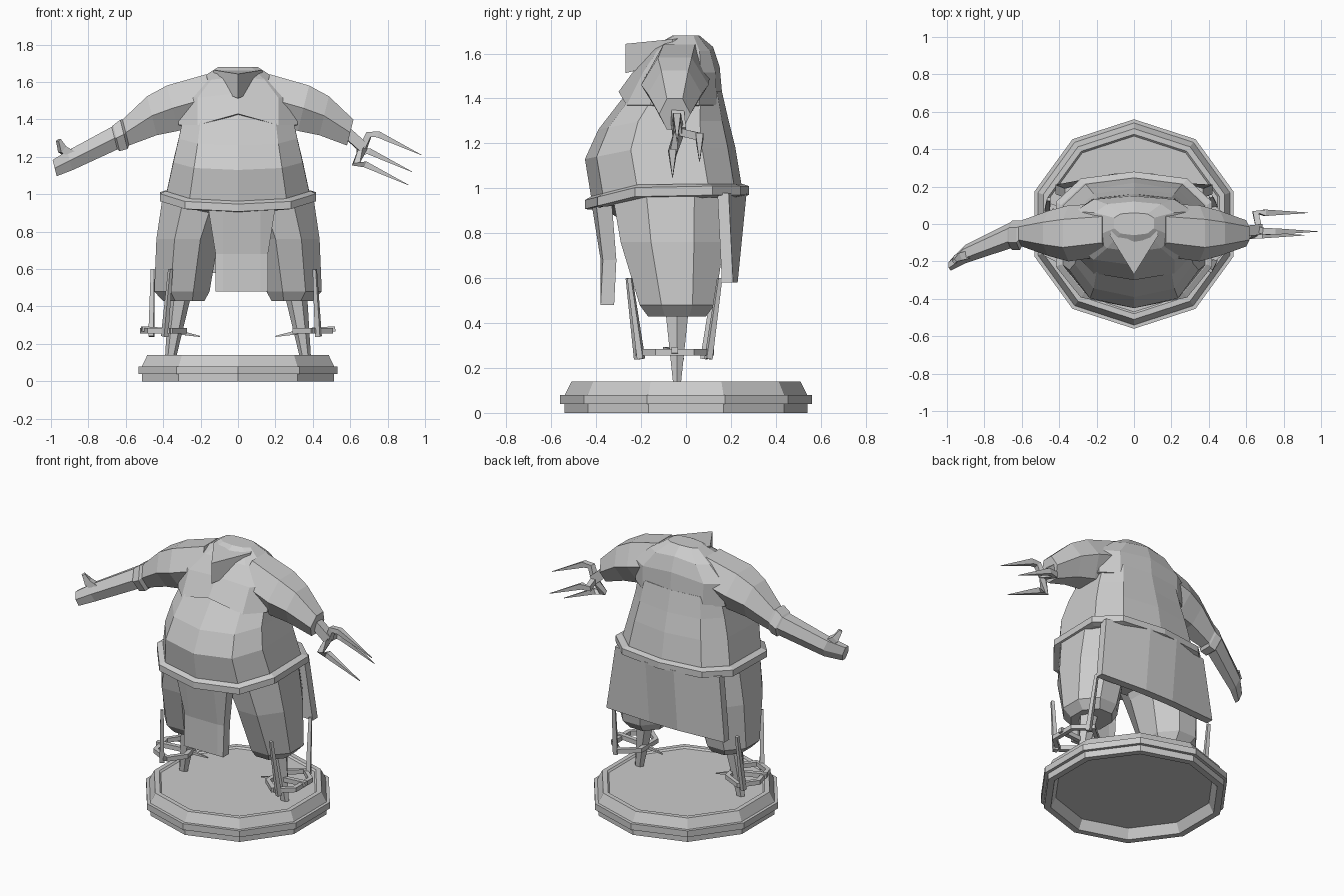
import bpy, bmesh, math
from mathutils import Vector, Matrix

default_cube = bpy.data.objects.get("Cube")
if default_cube:
    bpy.data.objects.remove(default_cube, do_unlink=True)

shade = (0.6, 0.6, 0.6, 1)
grey = bpy.data.materials.new("plain_grey")
grey.use_nodes = True
grey.diffuse_color = shade
grey.node_tree.nodes["Principled BSDF"].inputs["Base Color"].default_value = shade


def loft(name, *parts):
    """Skin each list of rings into a closed flat-shaded solid."""
    bm = bmesh.new()
    for rings in parts:
        rows = [[bm.verts.new(point) for point in ring] for ring in rings]
        count = len(rows[0])
        for lower, upper in zip(rows, rows[1:]):
            for i in range(count):
                following = (i + 1) % count
                bm.faces.new((lower[i], lower[following], upper[following], upper[i]))
        bm.faces.new(rows[0][::-1])
        bm.faces.new(rows[-1])
    bmesh.ops.recalc_face_normals(bm, faces=bm.faces)
    mesh = bpy.data.meshes.new(name)
    bm.to_mesh(mesh)
    bm.free()
    mesh.materials.append(grey)
    bpy.context.collection.objects.link(bpy.data.objects.new(name, mesh))


def circle(sides, turn=0.0):
    """Unit polygon that starts at the front."""
    angles = [math.tau * (i + turn) / sides for i in range(sides)]
    return [(math.sin(angle), -math.cos(angle)) for angle in angles]


def level_ring(x, y, z, width, depth, sides=8):
    """Horizontal ring with a flat front."""
    return [(x + width * u, y + depth * v, z) for u, v in circle(sides, 0.5)]


def arm_ring(side, x, y, z, depth, height):
    """Upright ring across an arm, leaning with its slope."""
    return [(side * (x + height * v / 4), y + depth * u, z + height * v)
            for u, v in circle(6, 0.5)]


def body_ring(width, front, back, z, dip=0.0, arch=0.0):
    """Ring with a boxy back; dip lowers the belly front, arch lowers the sides."""
    middle, depth = (front + back) / 2, (back - front) / 2
    ring = []
    for u, v in circle(10):
        across = math.copysign(abs(u) ** 0.8, u)
        along = math.copysign(abs(v) ** (0.8 if v < 0 else 0.5), v)
        y = middle + depth * along
        drop = dip * max(0, -0.2 - y) + arch * min(abs(across), 0.6)
        ring.append((width * across, y, z - drop))
    return ring


def bar(points, thickness, tip=None):
    """Square bar along a path, narrowing to the tip at its last point."""
    path = [Vector(point) for point in points]
    rings = []
    for i, point in enumerate(path):
        last = i == len(path) - 1
        heading = path[i if last else i + 1] - path[max(i - 1, 0)]
        turn = heading.to_track_quat('Z', 'Y')
        radius = tip if last and tip else thickness
        rings.append([point + turn @ Vector((u, v, 0)) * radius for u, v in circle(4, 0.5)])
    return rings


# Round base: foot, projecting band, sloping wall, sunken top, hollow underside
hollow, foot, band, wall, rim = 0.5, 0.54, 0.56, 0.54, 0.51
steps = [(hollow - 0.03, 0.06), (hollow, 0), (foot, 0), (foot, 0.04), (band, 0.04), (band, 0.08),
         (wall, 0.08), (rim, 0.14), (rim - 0.03, 0.14), (rim - 0.04, 0.13)]
loft("base", [[(radius * u, radius * v, z) for u, v in circle(10)] for radius, z in steps])

# Pelvis and belly
loft("belly", [body_ring(0.2, -0.2, 0.1, 0.8),
               body_ring(0.4, -0.42, 0.25, 1, dip=0.25),
               body_ring(0.36, -0.45, 0.22, 1.18, dip=0.2),
               body_ring(0.33, -0.39, 0.19, 1.3, dip=0.2),
               body_ring(0.3, -0.26, 0.16, 1.43)])

# Chest with an overhanging arched lower edge, rising to the neck stump
loft("chest", [body_ring(0.28, -0.2, 0.12, 1.42, arch=0.1),
               body_ring(0.33, -0.3, 0.16, 1.43, arch=0.1),
               body_ring(0.33, -0.22, 0.15, 1.54, arch=0.04),
               body_ring(0.22, -0.15, 0.12, 1.63, arch=0.03),
               body_ring(0.11, -0.06, 0.06, 1.68)])

# Pointed collar wedge in front of the neck
collar = [(0, -0.27), (0.13, -0.06), (0.1, 0.04), (-0.1, 0.04), (-0.13, -0.06)]
loft("collar_wedge", [[(x, y, 1.67 + y / 10) for x, y in collar],
                      [(x, y, 1.58 + y / 4) for x, y in collar]])

# Belt with bevelled top and bottom edges
inset = 0.03
loft("belt", [body_ring(0.435 - gap, gap - 0.45, 0.28 - gap, z, dip=0.25)
              for gap, z in [(inset, 1.02), (0, 1.01), (0, 0.97), (inset, 0.96)]])


def cloth_ring(left, right, middle, y, z, fold, thickness):
    """Cross-section of a hanging cloth folded along its middle."""
    edge = [(left, y, z), (middle - 0.1, y - fold, z), (middle + 0.1, y - fold, z), (right, y, z)]
    return edge + [(x, front + thickness, z) for x, front, height in reversed(edge)]


# Hanging cloths
loft("front_cloth", [cloth_ring(-0.16, 0.2, 0.02, -0.4, 0.93, fold=0.02, thickness=0.07),
                     cloth_ring(-0.12, 0.16, 0.02, -0.37, 0.68, fold=0.01, thickness=0.06),
                     cloth_ring(-0.12, 0.16, 0.02, -0.38, 0.48, fold=0, thickness=0.06)])
loft("rear_cloth", [cloth_ring(-width, width, 0, y, z, fold, thickness=0.05)
                    for width, y, z, fold in [(0.37, 0.14, 0.98, -0.08), (0.42, 0.16, 0.58, -0.02)]])

# Trouser legs, peg legs and pronged foot rings
for side, label in ((1, "left"), (-1, "right")):
    loft(label + "_trouser", [level_ring(side * 0.21, -0.07, 0.98, 0.21, 0.28),
                              level_ring(side * 0.27, -0.06, 0.76, 0.18, 0.25),
                              level_ring(side * 0.3, -0.04, 0.48, 0.16, 0.18),
                              level_ring(side * 0.29, -0.04, 0.43, 0.12, 0.14)])
    loft(label + "_peg", [level_ring(side * 0.31, -0.04, 0.46, 0.06, 0.06, sides=6),
                          level_ring(side * 0.36, -0.04, 0.13, 0.03, 0.02, sides=6)])

    # The right foot is twisted a little on its peg
    twist = Matrix.Rotation(0 if side > 0 else -0.24, 3, 'Z')

    def place(points):
        moved = [twist @ Vector(point) for point in points]
        return [(side * (0.36 + p.x), p.y - 0.05, p.z) for p in moved]

    hoop = [(0.04 + 0.11 * u, 0.16 * v, 0.27) for u, v in circle(6)]
    loft(label + "_foot_prongs",
         bar(place(hoop + hoop[:1]), 0.02),
         bar(place([(0.16, 0, 0.28), (0, 0, 0.27), (-0.16, 0, 0.24)]), 0.02, tip=0.004),
         *[bar(place([(0.07, 0.15 * end, 0.24), (0.05, 0.2 * end, 0.6)]), 0.02, tip=0.013)
           for end in (-1, 1)])


def upper_arm(side):
    return [arm_ring(side, 0.14, -0.03, 1.52, 0.14, 0.14),
            arm_ring(side, 0.35, -0.05, 1.46, 0.15, 0.14),
            arm_ring(side, 0.46, -0.05, 1.42, 0.12, 0.12),
            arm_ring(side, 0.6, -0.05, 1.33, 0.07, 0.08)]


# Right arm with cuff, forearm and mitten hand; left arm ends in a stump
loft("right_arm", upper_arm(-1) + [arm_ring(-1, 0.61, -0.06, 1.32, 0.08, 0.09),
                                   arm_ring(-1, 0.65, -0.06, 1.3, 0.08, 0.08),
                                   arm_ring(-1, 0.66, -0.06, 1.3, 0.07, 0.07),
                                   arm_ring(-1, 0.9, -0.16, 1.18, 0.05, 0.06),
                                   arm_ring(-1, 0.98, -0.22, 1.14, 0.03, 0.05)])
loft("right_thumb", bar([(-0.87, -0.16, 1.2), (-0.94, -0.18, 1.24), (-0.96, -0.2, 1.29)],
                        0.03, tip=0.014))
loft("left_arm", upper_arm(1))

# Three-pronged fork fixed to the left stump
hub = Vector((0.67, -0.03, 1.25))
elbows = [Vector((0.75, -0.04, 1.32)), Vector((0.7, 0.06, 1.23)), Vector((0.68, -0.06, 1.16))]
tines = [bar([hub, elbow - Vector((0.05, 0, 0)), elbow, elbow + Vector((0.23, 0, -0.11))],
             0.024, tip=0.002) for elbow in elbows]
loft("fork", bar([(0.57, -0.04, 1.34), hub], 0.04), *tines)
